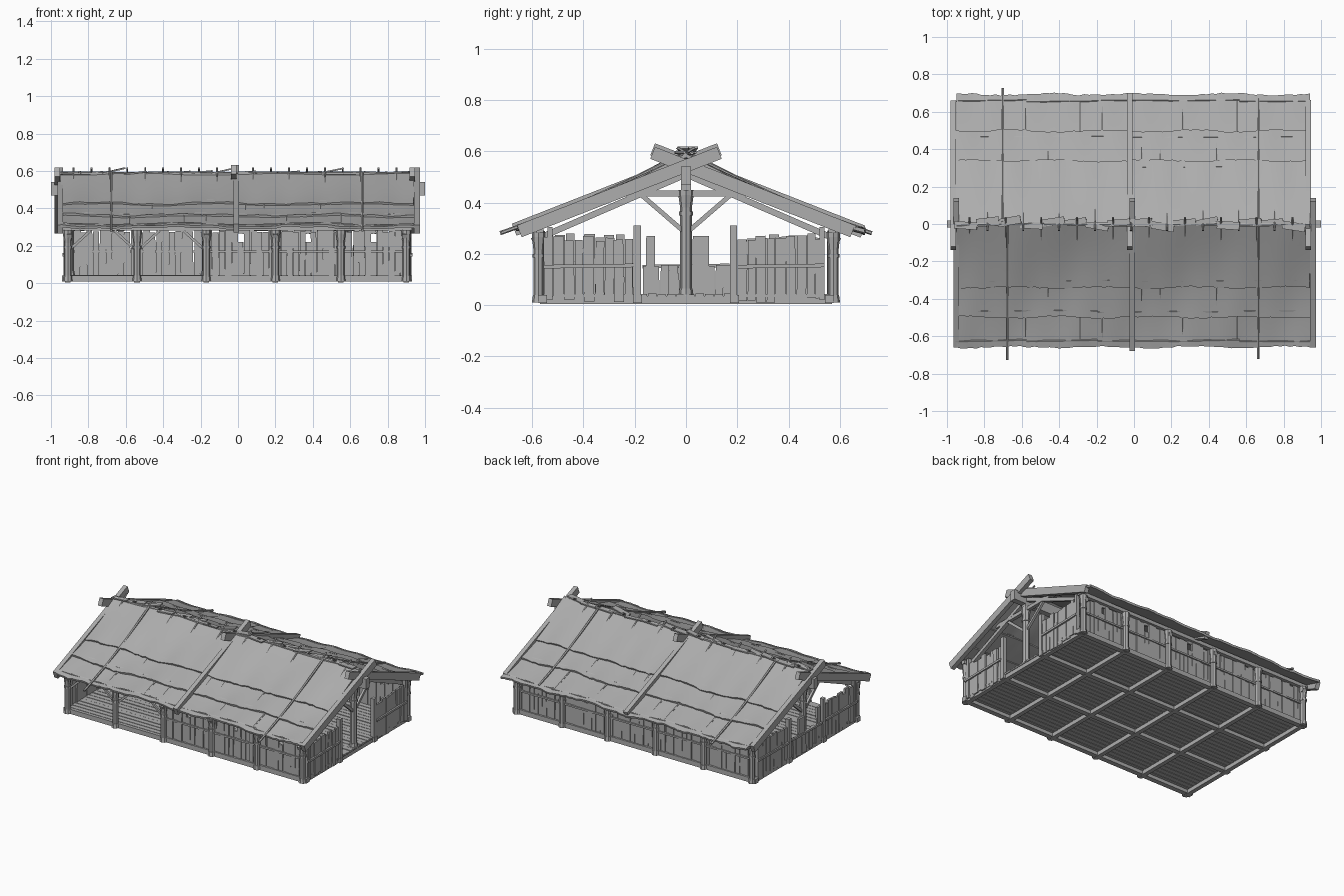
import bpy, bmesh, math, random
from mathutils import Vector, Matrix

random.seed(4)
old = bpy.data.objects.get("Cube")
if old:
    bpy.data.objects.remove(old)

mat = bpy.data.materials.new("weathered grey")
mat.use_nodes = True
GREY = (0.42, 0.42, 0.42, 1)
mat.diffuse_color = GREY
mat.node_tree.nodes["Principled BSDF"].inputs["Base Color"].default_value = GREY
rnd = random.uniform
parts = {}


def part(name):
    return parts.setdefault(name, bmesh.new())


def frame(p, q):
    """Matrix at the middle of p-q whose z axis runs along it."""
    p, q = Vector(p), Vector(q)
    d = (q - p).normalized()
    side = d.cross(Vector((0, 0, 1)))
    side = side.normalized() if side.length > 1e-4 else Vector((1, 0, 0))
    up = side.cross(d)
    rot = Matrix((side, up, d)).transposed().to_4x4()
    return Matrix.Translation((p + q) / 2) @ rot, (q - p).length


def beam(name, p, q, w, h):
    m, length = frame(p, q)
    bmesh.ops.create_cube(part(name), size=1, matrix=m @ Matrix.Diagonal((w, h, length, 1)))


def rod(name, p, q, r, r2=None, sides=8):
    m, length = frame(p, q)
    bmesh.ops.create_cone(part(name), cap_ends=True, segments=sides, radius1=r,
                          radius2=r if r2 is None else r2, depth=length, matrix=m)


def box(name, x0, x1, y0, y1, z0, z1):
    m = Matrix.Translation(((x0 + x1) / 2, (y0 + y1) / 2, (z0 + z1) / 2))
    bmesh.ops.create_cube(part(name), size=1,
                          matrix=m @ Matrix.Diagonal((x1 - x0, y1 - y0, z1 - z0, 1)))


def post(name, x, y, z0, z1, r):
    rod(name, (x, y, z0), (x, y, z1), r)
    rod(name, (x, y, z0), (x, y, z0 + .03), r * 1.3, r * 1.1)
    rod(name, (x, y, z1 - .07), (x, y, z1 - .02), r, r * 1.3)
    rod(name, (x, y, z1 - .02), (x, y, z1), r * 1.3)
    rod(name, (x, y, z1 - .1), (x, y, z1 - .085), r * 1.2)


def roof_z(y, x=0):
    a = abs(y)
    return .572 - .43 * a - .025 * math.sin(min(a / .69, 1) * math.pi) \
        + .005 * math.sin(x * 9 + a * 7)


XS = [-.91, -.54, -.17, .2, .55, .9]
YS = [-.56, -.19, .19, .56]

# Floor frame and boards
for x in XS:
    beam("floor_beams", (x, -.57, .02), (x, .57, .02), .03, .03)
for y in YS:
    beam("floor_beams", (-.94, y, .024), (.93, y, .024), .035, .032)
y = -.555
while y < .55:
    box("floor_boards", -.92 + rnd(-.01, .01), .92, y, y + .033, .032, .042 + rnd(0, .003))
    y += .037

# Long side posts, wall plates and braces
for s in (-1, 1):
    beam("wall_plates", (-.94, s * .57, .295), (.93, s * .57, .295), .03, .025)
    for x in XS:
        post("side_posts", x, s * .575, .01, .285, .02)
for x, ds in ((XS[0], [1]), (XS[1], [-1, 1]), (XS[2], [-1])):
    for d in ds:
        beam("front_braces", (x, -.57, .17), (x + d * .12, -.57, .28), .014, .014)


# Plank walls: a plank has its broad face along the given axis
def plank(name, axis, at, pos, w, z0, z1):
    lean = rnd(.001, .004) * random.choice((-1, 1))
    o = at + rnd(-.004, .004)
    if axis == "x":
        beam(name, (pos, o, z0), (pos + lean, o, z1), .014, w)
    else:
        beam(name, (o, pos, z0), (o, pos + lean, z1), .014, w)


def long_wall(name, y, bays):
    for b in bays:
        x0, x1 = XS[b], XS[b + 1]
        n = 11
        w = (x1 - x0) / n
        for i in range(n):
            x = x0 + (i + .5) * w
            if b >= 2 and i == 5:      # small window in the middle of the bay
                plank(name, "x", y, x, w * .96, .03, .22)
                plank(name, "x", y, x, w * .96, .265, .29)
            else:
                plank(name, "x", y, x, w * rnd(.92, .99), .025, rnd(.27, .29))
        for z in (.035, .17):
            beam(name, (x0, y * 1.015, z), (x1, y * 1.015, z), .016, .012)


long_wall("front_wall", -.56, [2, 3, 4])
long_wall("back_wall", .56, [0, 1, 2, 3, 4])


def end_wall(name, x, y0, y1, lo, hi):
    y = y0
    while y < y1 - .02:
        w = rnd(.032, .046)
        plank(name, "y", x, y + w / 2, w * .92, rnd(.008, .03), rnd(lo, hi))
        y += w
    out = math.copysign(.012, x)
    beam(name, (x + out, y0, .15), (x + out, y1, .155), .012, .014)


for x, name in ((-.92, "left_end_wall"), (.915, "right_end_wall")):
    end_wall(name, x, -.555, -.2, .25, .28)
    end_wall(name, x, .2, .54, .25, .285)
    for y in (-.19, .185):
        beam("door_posts", (x, y, .01), (x, y, .31), .026, .028)
    for y in (-.53, .53):
        beam("door_posts", (x, y, .02), (x, y, .305), .022, .02)
end_wall("left_end_wall", -.92, -.17, .17, .15, .165)
for y in (-.14, .04, .075):
    plank("left_end_wall", "y", -.925, y, .034, .02, .27)

# Roof trusses: centre post, tie, braces and inner rafters
for x in (-.9, -.17, .2, .89):
    post("centre_posts", x, 0, .035, .45, .023)
    beam("trusses", (x, -.28, .435), (x, .28, .435), .025, .024)
    box("trusses", x - .02, x + .02, -.02, .02, .45, .53)
    for s in (-1, 1):
        beam("trusses", (x, 0, .28), (x, s * .18, .435), .016, .018)
        beam("trusses", (x, 0, .51), (x, s * .6, .25), .026, .024)

# Ridge pole and crossing outer rafters
box("ridge_pole", -1, 1, -.02, .02, .47, .54)
for s, x, end in ((-1, -.95, .65), (1, -.967, .65), (-1, .957, .65),
                  (1, .932, .65), (-1, -.01, .67), (1, -.022, .69)):
    lift = .02 if abs(x) < .1 else .006
    beam("outer_rafters", (x, -s * .13, .588 + lift),
         (x, s * end, .588 - .392 * (end + .13) + lift), .03, .05)


# Layered roof covering with ragged lower edges
def tier(name, s, a0, a1, lift):
    bm = part(name)
    nx, ny = 72, 6
    grid = []
    for i in range(nx + 1):
        x = -.95 + 1.89 * i / nx
        end = a1 + .005 * math.sin(x * 13 + a1 * 20) + rnd(-.004, .004)
        col = []
        for j in range(ny + 1):
            t = j / ny
            a = a0 + (end - a0) * t
            z = roof_z(a, x) + lift * t + .003 * math.sin(x * 31 + a1 * 9) * t
            col.append(bm.verts.new((x, s * a, z)))
        grid.append(col)
    for i in range(nx):
        for j in range(ny):
            f = [grid[i][j], grid[i + 1][j], grid[i + 1][j + 1], grid[i][j + 1]]
            bm.faces.new(f if s < 0 else f[::-1])


def on_roof(name, p, q, lift, r):
    """Thin stick laid on the covering between two (x, y) points."""
    n = 6
    pts = [Vector(p).lerp(Vector(q), i / n) for i in range(n + 1)]
    for a, b in zip(pts, pts[1:]):
        rod(name, (a.x, a.y, roof_z(a.y, a.x) + lift),
            (b.x, b.y, roof_z(b.y, b.x) + lift), r, sides=6)


for s, side, reach in ((-1, "front", .655), (1, "back", .69)):
    edges = (.335, .495, reach)
    for k, (a0, a1) in enumerate(((0, edges[0]), (.3, edges[1]), (.46, edges[2]))):
        tier(side + "_roof_covering", s, a0, a1, .013 if k < 2 else .008)
    # Horizontal battens, each a run of slightly skewed sticks
    rows = (edges[0] - .03, edges[1] - .03, reach - .03)
    for a in rows:
        x = -.955
        for i in range(5):
            on_roof("roof_battens", (x, s * (a + rnd(-.006, .006))),
                    (x + .38, s * (a + rnd(-.006, .006))), .019, .006)
            x += .38
    # Short sticks between the battens
    for x, k in ((-.58, 1), (-.46, 0), (-.29, 1), (-.17, 1), (.04, 0),
                 (.14, 0), (.26, 1), (.44, 0), (.55, 1)):
        on_roof("short_sticks", (x, s * rows[k]), (x, s * rows[k + 1]), .016, .006)
    # Long thin poles holding the covering down
    for x, end in ((-.69 + s * -.012, .725), (.665, .72 if s < 0 else .67)):
        on_roof("roof_poles", (x, s * .01), (x, s * end), .025, .008)

# Ridge capping: bark strips, crossing pegs and a thin rod
for i in range(16):
    x = -.9 + i * .117
    s = 1 if i % 3 else -1
    top = .613 if i % 5 == 2 else .592
    beam("ridge_bark", (x - .06, s * .004, .582 + rnd(0, .01)),
         (x + .06, s * rnd(.008, .03), top + rnd(0, .008)), rnd(.025, .045), .008)
for i in range(19):
    x = -.88 + i * .096
    s = 1 if i % 2 else -1
    a = rnd(.05, .1)
    rod("ridge_pegs", (x, -s * .035, .615), (x, s * a, roof_z(a, x) + .012), .006, sides=6)
for x in (-.95, -.48, 0, .47):
    rod("ridge_rod", (x, rnd(-.01, .01), .586), (x + .47, rnd(-.01, .01), .584), .011, sides=6)

# Turn each part into an object
for name, bm in parts.items():
    covering = "covering" in name
    if not covering:
        bmesh.ops.recalc_face_normals(bm, faces=bm.faces)
    me = bpy.data.meshes.new(name)
    bm.to_mesh(me)
    bm.free()
    me.materials.append(mat)
    ob = bpy.data.objects.new(name, me)
    bpy.context.collection.objects.link(ob)
    if covering:
        mod = ob.modifiers.new("thickness", "SOLIDIFY")
        mod.thickness = .014
        mod.offset = -1
        bpy.ops.object.select_all(action="DESELECT")
        ob.select_set(True)
        bpy.context.view_layer.objects.active = ob
        bpy.ops.object.modifier_apply(modifier="thickness")
        bpy.ops.object.shade_smooth_by_angle(angle=math.radians(40))
